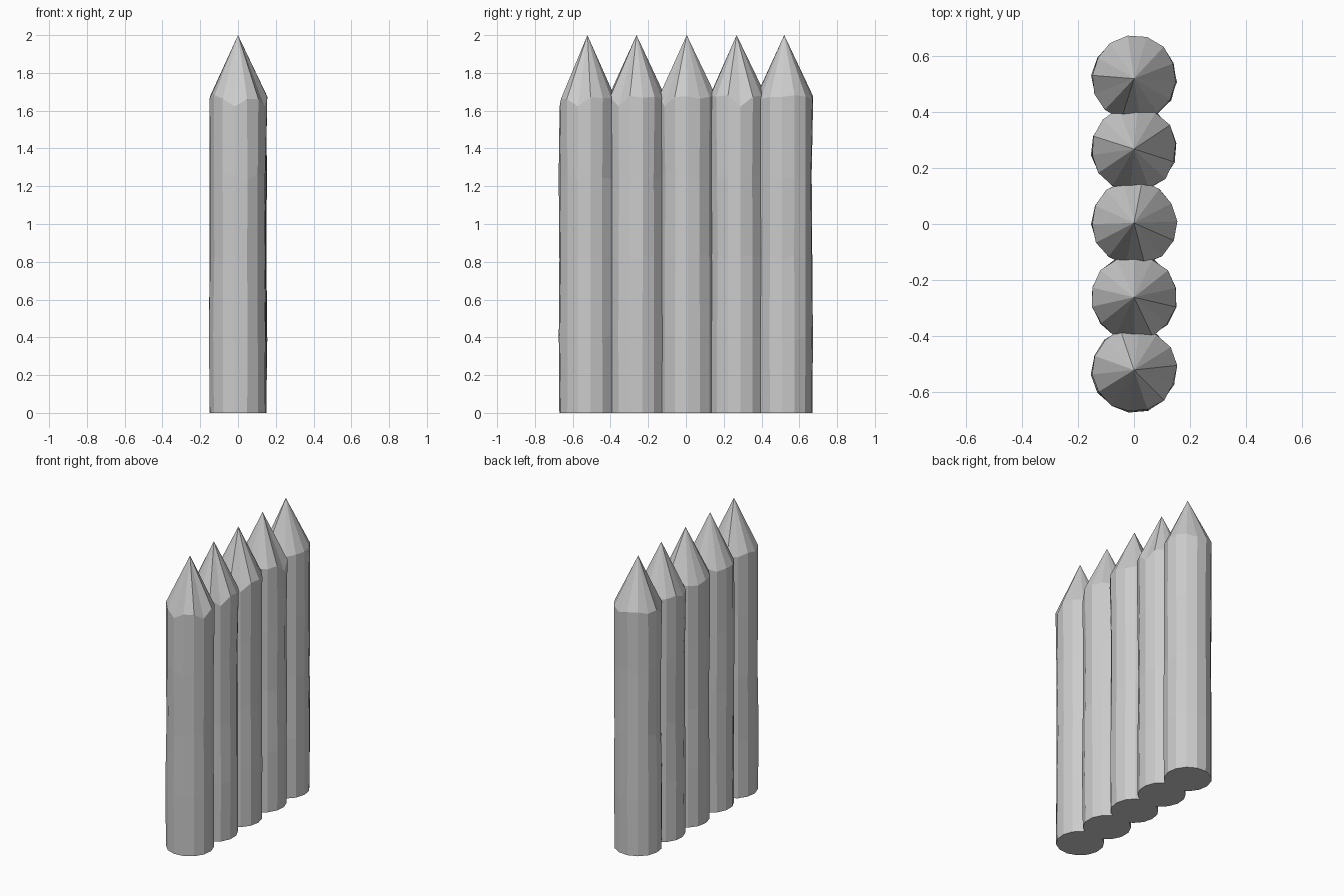
import bpy, bmesh, math, random

if "Cube" in bpy.data.objects:
    bpy.data.objects.remove(bpy.data.objects["Cube"])

random.seed(4)
SIDES = 14
# ring heights and mean radii of a hewn log
RINGS = [(0.0, 0.150), (0.40, 0.152), (0.82, 0.149), (1.25, 0.150), (1.665, 0.152)]
# y centre and angles (degrees) of low notches along the sharpened edge
STAKES = [(-0.522, (-22, -90)), (-0.262, (-30,)), (0.004, (-50,)),
          (0.268, (12,)), (0.520, (200,))]


def make_stake(index, cy, notches):
    bm = bmesh.new()
    start = random.uniform(0, 2 * math.pi / SIDES)
    low = {round((math.radians(n) - start) / (2 * math.pi / SIDES)) % SIDES for n in notches}
    rings = []
    for level, (z, r) in enumerate(RINGS):
        top = level == len(RINGS) - 1
        ring = []
        for i in range(SIDES):
            a = start + 2 * math.pi * i / SIDES
            rr = r + (random.uniform(-0.004, 0.004) if level else 0)
            zz = z
            if top:
                zz = 1.622 if i in low else z + random.uniform(-0.008, 0.018)
            elif level:
                zz += random.uniform(-0.02, 0.02)
            ring.append(bm.verts.new((rr * math.cos(a), cy + rr * math.sin(a), zz)))
        rings.append(ring)
    # log sides
    for lo, hi in zip(rings, rings[1:]):
        for i in range(SIDES):
            j = (i + 1) % SIDES
            bm.faces.new((lo[i], lo[j], hi[j], hi[i]))
    # sharpened point and flat base
    tip = bm.verts.new((0, cy, 2.0))
    for i in range(SIDES):
        bm.faces.new((rings[-1][i], rings[-1][(i + 1) % SIDES], tip))
    bm.faces.new(rings[0][::-1])
    bmesh.ops.recalc_face_normals(bm, faces=bm.faces)
    mesh = bpy.data.meshes.new(f"stake_{index}")
    bm.to_mesh(mesh)
    bm.free()
    bpy.context.collection.objects.link(bpy.data.objects.new(f"stake_{index}", mesh))


for n, (cy, notches) in enumerate(STAKES, 1):
    make_stake(n, cy, notches)
